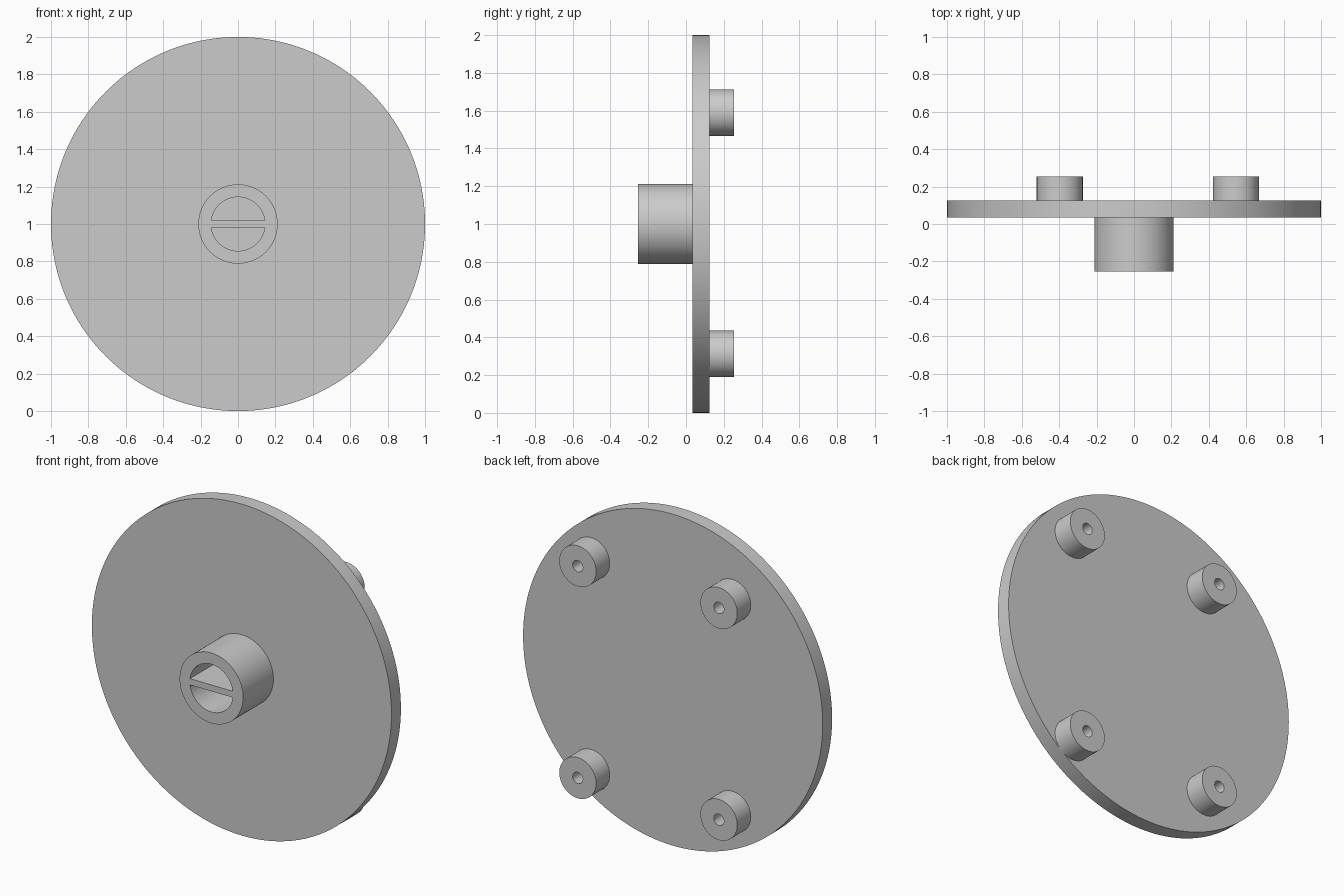
import bpy, bmesh, math
from mathutils import Matrix

cube = bpy.data.objects.get("Cube")
if cube:
    bpy.data.objects.remove(cube, do_unlink=True)

grey = bpy.data.materials.new("light_grey")
grey.use_nodes = True
COLOUR = (0.6, 0.6, 0.6, 1)
grey.diffuse_color = COLOUR
grey.node_tree.nodes["Principled BSDF"].inputs["Base Color"].default_value = COLOUR

FRONT, PLATE_FRONT, PLATE_BACK, BACK = -0.254, 0.035, 0.125, 0.254
CENTRE_Z = 1.0


def prism(name, outline, x, z, y0, y1):
    """Extrude an outline in the x-z plane from y0 to y1."""
    bm = bmesh.new()
    face = bm.faces.new([bm.verts.new((x + u, y0, z + v)) for u, v in outline])
    new = bmesh.ops.extrude_face_region(bm, geom=[face])["geom"]
    moved = [g for g in new if isinstance(g, bmesh.types.BMVert)]
    bmesh.ops.transform(bm, matrix=Matrix.Translation((0, y1 - y0, 0)), verts=moved)
    bmesh.ops.recalc_face_normals(bm, faces=bm.faces)
    mesh = bpy.data.meshes.new(name)
    bm.to_mesh(mesh)
    bm.free()
    mesh.materials.append(grey)
    obj = bpy.data.objects.new(name, mesh)
    bpy.context.collection.objects.link(obj)
    return obj


def arc(radius, start, end, steps):
    span = (end - start) / steps
    return [(radius * math.cos(start + i * span), radius * math.sin(start + i * span))
            for i in range(steps + 1)]


def circle(radius, steps):
    return arc(radius, 0, math.tau, steps)[:-1]


def cut(obj, cutter):
    cutter.hide_render = True
    bpy.context.view_layer.objects.active = obj
    mod = obj.modifiers.new("hole", 'BOOLEAN')
    mod.operation, mod.solver, mod.object = 'DIFFERENCE', 'EXACT', cutter
    bpy.ops.object.modifier_apply(modifier=mod.name)
    bpy.data.objects.remove(cutter, do_unlink=True)


# Round plate
parts = [prism("plate", circle(1.0, 160), 0, CENTRE_Z, PLATE_FRONT, PLATE_BACK)]

# Front hub with two D-shaped pockets that leave a bar between them
hub = prism("hub", circle(0.212, 80), 0, CENTRE_Z, FRONT, PLATE_FRONT)
pocket_radius, bar_half = 0.144, 0.019
tilt = math.asin(bar_half / pocket_radius)
for side in (0, math.pi):
    pocket = arc(pocket_radius, side + tilt, side + math.pi - tilt, 36)
    cut(hub, prism("pocket_cutter", pocket, 0, CENTRE_Z, FRONT - 0.1, PLATE_FRONT + 0.05))
parts.append(hub)

# Four drilled posts on the back
for x, side in ((-0.397, "right"), (0.545, "left")):
    for z, level in ((0.312, "lower"), (1.59, "upper")):
        post = prism(f"{level}_{side}_post", circle(0.123, 56), x, z, PLATE_BACK, BACK)
        cut(post, prism("drill_cutter", circle(0.034, 32), x, z, PLATE_BACK - 0.05, BACK + 0.1))
        parts.append(post)

# Smooth walls with sharp rims
bpy.ops.object.select_all(action='DESELECT')
for part in parts:
    part.select_set(True)
bpy.context.view_layer.objects.active = parts[0]
bpy.ops.object.shade_smooth_by_angle(angle=math.radians(30))
